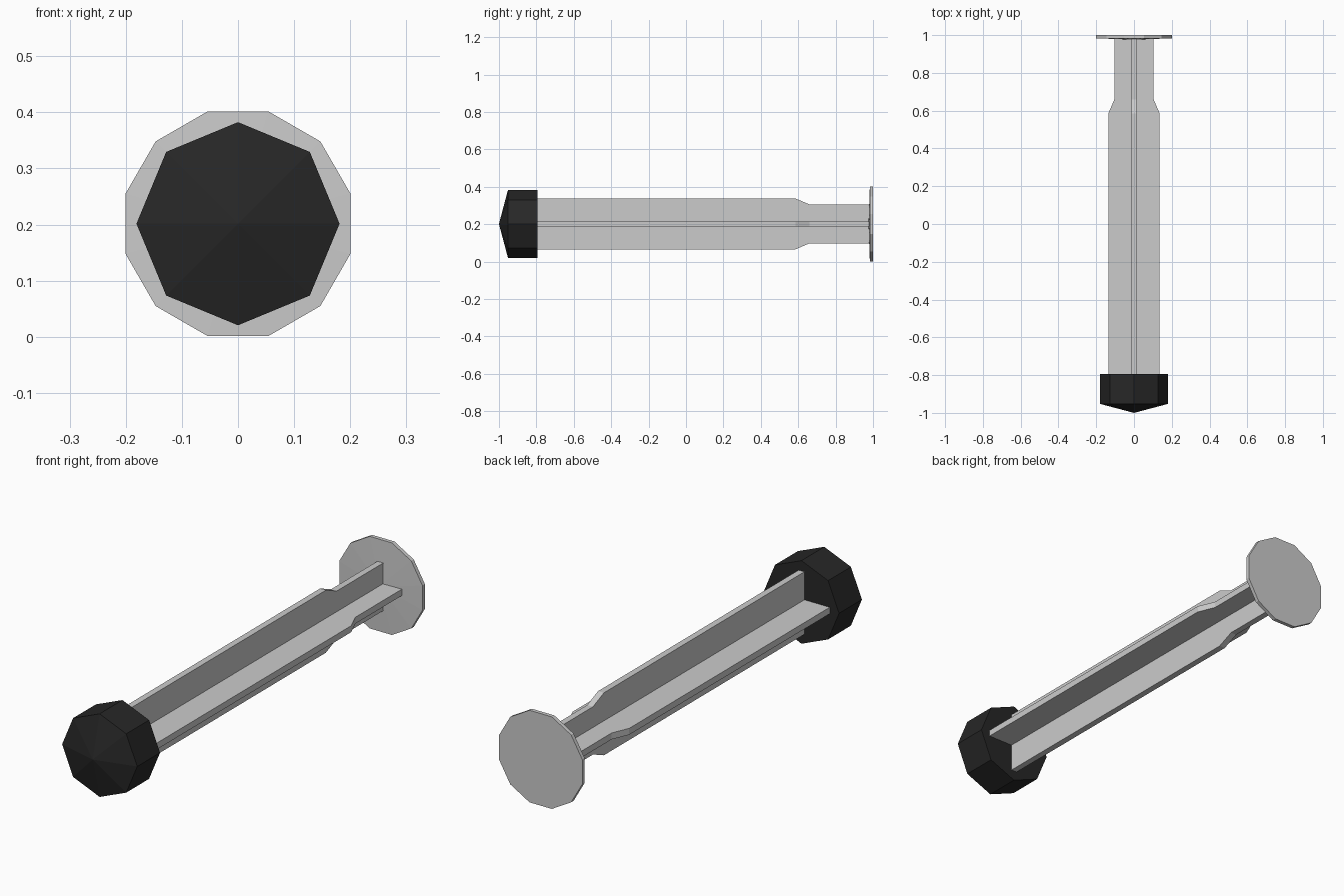
import bpy, bmesh, math

if "Cube" in bpy.data.objects:
    bpy.data.objects.remove(bpy.data.objects["Cube"])

Z = 0.2015  # height of the long axis


def loft(name, sections, apex=None, mat=None):
    """Skin matching (y, [(x, z)...]) sections; the first end may close to a point."""
    bm = bmesh.new()
    rings = [[bm.verts.new((x, y, Z + z)) for x, z in pts] for y, pts in sections]
    n = len(rings[0])
    for a, b in zip(rings, rings[1:]):
        for i in range(n):
            j = (i + 1) % n
            bm.faces.new((a[i], a[j], b[j], b[i]))
    if apex is None:
        bm.faces.new(rings[0])
    else:
        tip = bm.verts.new((0, apex, Z))
        for i in range(n):
            bm.faces.new((tip, rings[0][i], rings[0][(i + 1) % n]))
    bm.faces.new(rings[-1])
    bmesh.ops.recalc_face_normals(bm, faces=bm.faces[:])
    me = bpy.data.meshes.new(name)
    bm.to_mesh(me)
    bm.free()
    ob = bpy.data.objects.new(name, me)
    bpy.context.collection.objects.link(ob)
    if mat:
        me.materials.append(mat)
    return ob


def polygon(r, n, offset=0.0):
    return [(r * math.cos(offset + math.tau * i / n),
             r * math.sin(offset + math.tau * i / n)) for i in range(n)]


def cross(w, t=0.014):
    """Plus-shaped outline with arm length w and half thickness t."""
    arm = [(w, -t), (w, t), (t, t)]
    pts = []
    for _ in range(4):
        pts += arm
        arm = [(-z, x) for x, z in arm]
    return pts


# Black rubber tip: eight sides with a shallow pointed front
rubber = bpy.data.materials.new("black_rubber")
rubber.diffuse_color = (0.02, 0.02, 0.02, 1)
rubber.use_nodes = True
rubber.node_tree.nodes["Principled BSDF"].inputs["Base Color"].default_value = rubber.diffuse_color
tip_outline = polygon(0.181, 8)
loft("rubber_tip", [(-0.952, tip_outline), (-0.795, tip_outline)], -1.0, rubber)

# Cross-shaped shaft that narrows near the thumb end
loft("plunger_shaft", [(-0.80, cross(0.136)), (0.585, cross(0.136)),
                       (0.66, cross(0.104)), (0.985, cross(0.104))])

# Twelve-sided thumb disc
disc_outline = polygon(0.2075, 12, math.radians(15))
loft("thumb_disc", [(0.983, disc_outline), (1.0, disc_outline)], 0.976)
